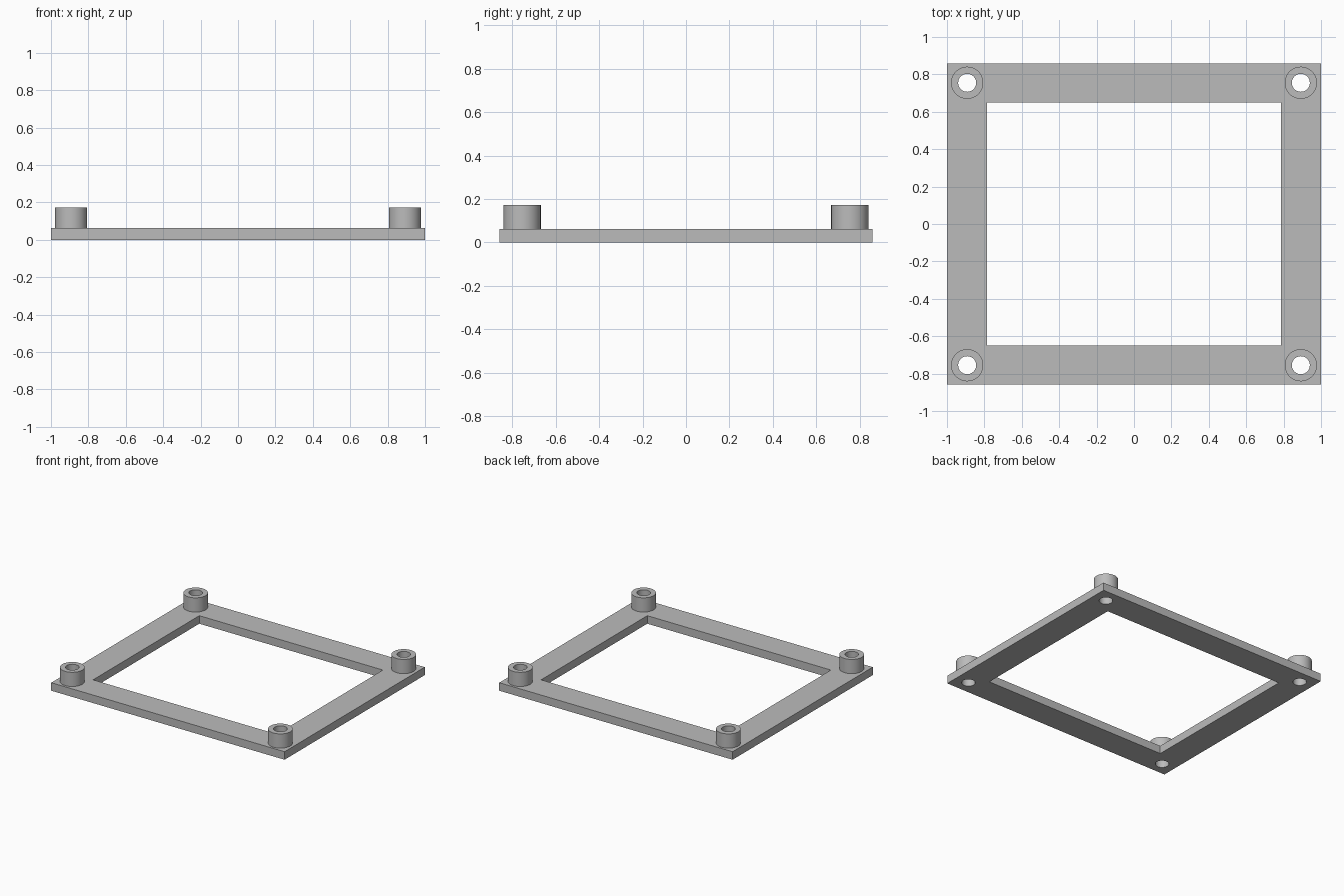
import bpy, bmesh, math

if "Cube" in bpy.data.objects:
    bpy.data.objects.remove(bpy.data.objects["Cube"])

HALF_X, HALF_Y, PLATE_Z = 1.0, 0.858, 0.062
WIN_X, WIN_Y = 0.787, 0.65
POST_X, POST_Y, POST_TOP = 0.892, 0.755, 0.172
POST_R, HOLE_R, SIDES = 0.086, 0.048, 64

grey = bpy.data.materials.new("plain grey")
grey.use_nodes = True
grey.diffuse_color = (0.5, 0.5, 0.5, 1)
grey.node_tree.nodes["Principled BSDF"].inputs["Base Color"].default_value = (0.5, 0.5, 0.5, 1)


def box(name, hx, hy, z0, z1):
    bpy.ops.mesh.primitive_cube_add(size=2, location=(0, 0, (z0 + z1) / 2))
    ob = bpy.context.object
    ob.name = name
    ob.scale = (hx, hy, (z1 - z0) / 2)
    bpy.ops.object.transform_apply(location=True, scale=True)
    return ob


def cut(target, cutter):
    mod = target.modifiers.new("cut", "BOOLEAN")
    mod.operation = "DIFFERENCE"
    mod.solver = "EXACT"
    mod.object = cutter
    bpy.context.view_layer.objects.active = target
    bpy.ops.object.modifier_apply(modifier=mod.name)
    bpy.data.objects.remove(cutter)


def smooth(ob):
    bpy.ops.object.select_all(action="DESELECT")
    ob.select_set(True)
    bpy.context.view_layer.objects.active = ob
    bpy.ops.object.shade_smooth_by_angle(angle=math.radians(30))


def tube(name, x, y):
    # closed ring profile swept around the post axis
    bm = bmesh.new()
    profile = [(HOLE_R, PLATE_Z), (POST_R, PLATE_Z), (POST_R, POST_TOP), (HOLE_R, POST_TOP)]
    rings = []
    for i in range(SIDES):
        a = math.tau * i / SIDES
        rings.append([bm.verts.new((r * math.cos(a), r * math.sin(a), z)) for r, z in profile])
    for i, ring in enumerate(rings):
        after = rings[(i + 1) % SIDES]
        for j in range(4):
            k = (j + 1) % 4
            bm.faces.new((ring[j], after[j], after[k], ring[k]))
    bmesh.ops.recalc_face_normals(bm, faces=bm.faces)
    mesh = bpy.data.meshes.new(name)
    bm.to_mesh(mesh)
    bm.free()
    ob = bpy.data.objects.new(name, mesh)
    ob.location = (x, y, 0)
    bpy.context.collection.objects.link(ob)
    mesh.materials.append(grey)
    smooth(ob)


# Flat frame with its window
frame = box("frame_plate", HALF_X, HALF_Y, 0, PLATE_Z)
cut(frame, box("window_cutter", WIN_X, WIN_Y, -0.1, 0.2))

# Corner posts, with screw holes running on through the frame
for side, sx in (("left", 1), ("right", -1)):
    for end, sy in (("front", -1), ("back", 1)):
        x, y = sx * POST_X, sy * POST_Y
        bpy.ops.mesh.primitive_cylinder_add(vertices=SIDES, radius=HOLE_R, depth=0.4, location=(x, y, 0))
        cut(frame, bpy.context.object)
        tube(f"{end}_{side}_post", x, y)

frame.data.materials.clear()
frame.data.materials.append(grey)
smooth(frame)
